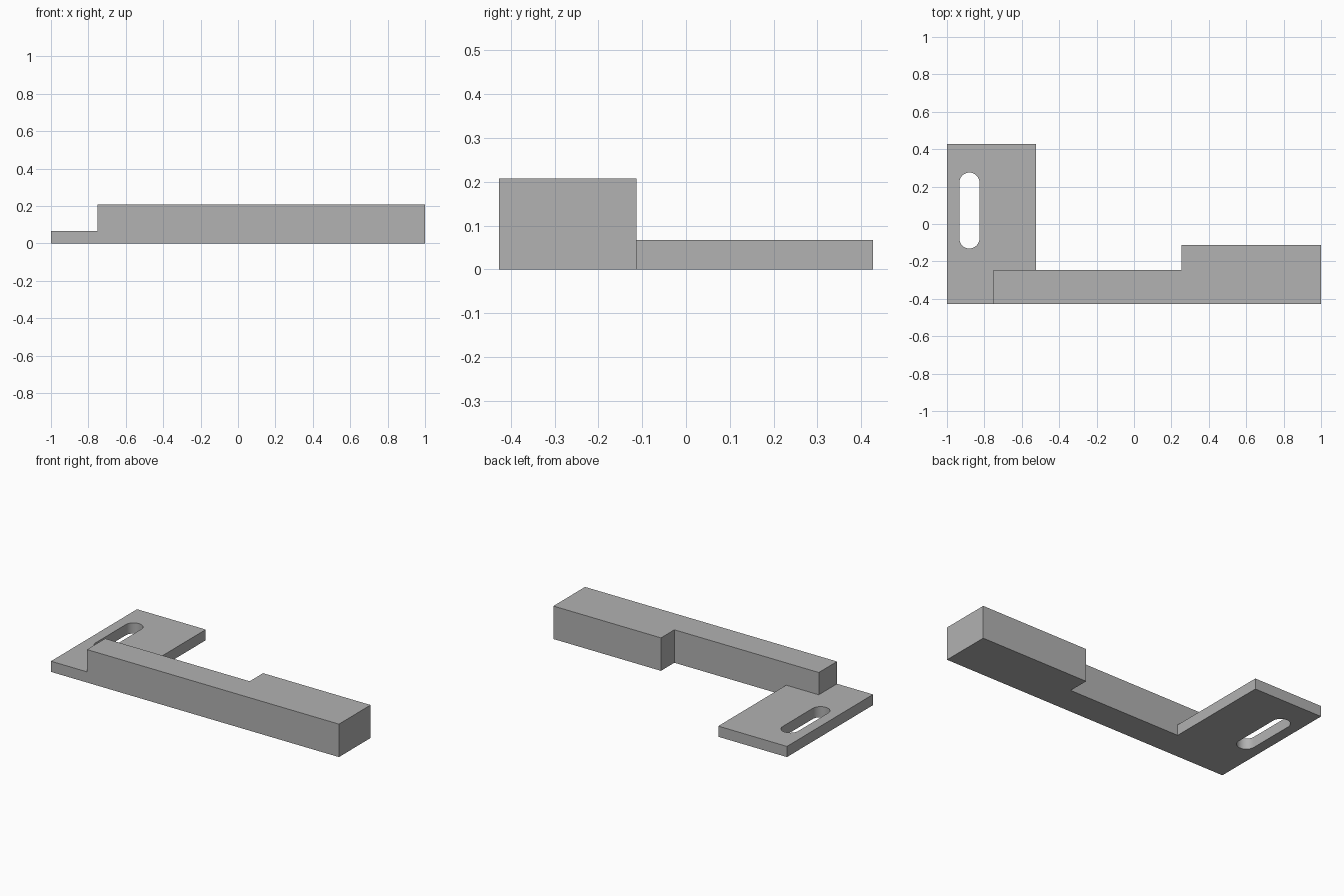
import bpy
import bmesh
from math import cos, sin, pi, radians

default = bpy.data.objects.get("Cube")
if default:
    bpy.data.objects.remove(default, do_unlink=True)

# Single grey material
grey = bpy.data.materials.new("plain grey")
grey.use_nodes = True
colour = (0.445, 0.445, 0.445, 1)
grey.diffuse_color = colour
grey.node_tree.nodes["Principled BSDF"].inputs["Base Color"].default_value = colour


def extrude_outline(name, outline, z0, z1):
    """Closed prism from a counter-clockwise xy outline."""
    bm = bmesh.new()
    face = bm.faces.new([bm.verts.new((x, y, z0)) for x, y in outline])
    top = bmesh.ops.extrude_face_region(bm, geom=[face])["geom"]
    verts = [g for g in top if isinstance(g, bmesh.types.BMVert)]
    bmesh.ops.translate(bm, verts=verts, vec=(0, 0, z1 - z0))
    bmesh.ops.recalc_face_normals(bm, faces=bm.faces)
    mesh = bpy.data.meshes.new(name)
    bm.to_mesh(mesh)
    bm.free()
    mesh.materials.append(grey)
    obj = bpy.data.objects.new(name, mesh)
    bpy.context.collection.objects.link(obj)
    return obj


def combine(target, other, operation):
    """Apply a boolean and discard the second object."""
    mod = target.modifiers.new(operation.lower(), "BOOLEAN")
    mod.operation = operation
    mod.solver = "EXACT"
    mod.object = other
    bpy.context.view_layer.objects.active = target
    bpy.ops.object.modifier_apply(modifier=mod.name)
    bpy.data.objects.remove(other, do_unlink=True)


FRONT, BACK = -0.427, 0.427
PLATE_TOP, BAR_TOP = 0.067, 0.207

# Thin mounting plate
bracket = extrude_outline(
    "mounting_bracket",
    [(-1, FRONT), (-0.523, FRONT), (-0.523, BACK), (-1, BACK)], 0, PLATE_TOP)

# Rounded slot through the plate
slot_x, slot_r, steps = -0.88, 0.054, 16
slot_outline = []
for centre_y, start in ((0.221, 0), (-0.077, pi)):
    for i in range(steps + 1):
        a = start + pi * i / steps
        slot_outline.append((slot_x + slot_r * cos(a), centre_y + slot_r * sin(a)))
slot = extrude_outline("slot_cutter", slot_outline, -0.1, 0.2)
slot.hide_render = True
combine(bracket, slot, "DIFFERENCE")

# Stepped bar, wider toward its free end
bar = extrude_outline(
    "stepped_bar",
    [(-0.75, FRONT), (1, FRONT), (1, -0.113), (0.253, -0.113),
     (0.253, -0.246), (-0.75, -0.246)], 0, BAR_TOP)
combine(bracket, bar, "UNION")

# Smooth slot ends, crisp edges elsewhere
bpy.ops.object.select_all(action="DESELECT")
bracket.select_set(True)
bpy.context.view_layer.objects.active = bracket
bpy.ops.object.shade_smooth_by_angle(angle=radians(30))
